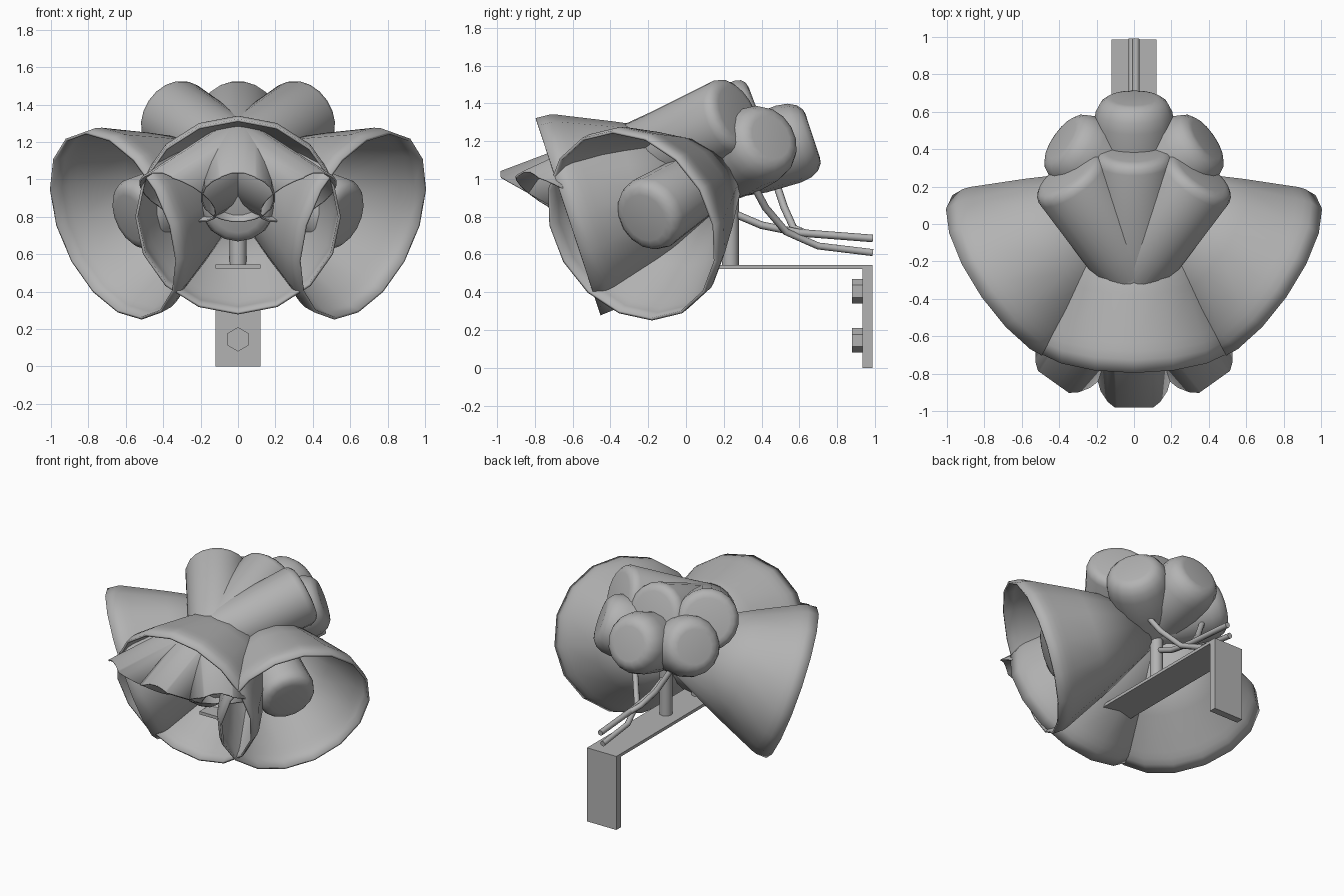
import bpy, bmesh, math
from mathutils import Vector, Matrix

cube = bpy.data.objects.get("Cube")
if cube:
    bpy.data.objects.remove(cube)

grey = bpy.data.materials.new("plain grey")
grey.use_nodes = True
colour = (0.45, 0.45, 0.45, 1)
grey.diffuse_color = colour
grey.node_tree.nodes["Principled BSDF"].inputs["Base Color"].default_value = colour


def finish(name, bm, smooth=True):
    bmesh.ops.recalc_face_normals(bm, faces=bm.faces)
    mesh = bpy.data.meshes.new(name)
    bm.to_mesh(mesh)
    bm.free()
    mesh.materials.append(grey)
    ob = bpy.data.objects.new(name, mesh)
    bpy.context.collection.objects.link(ob)
    if smooth:
        bpy.ops.object.select_all(action='DESELECT')
        ob.select_set(True)
        bpy.context.view_layer.objects.active = ob
        bpy.ops.object.shade_smooth_by_angle(angle=math.radians(50))
    return ob


def lathe(profile, origin, axis, segs=16, roll=0):
    """Turn (distance, radius) points around an axis; radius 0 closes the end."""
    bm = bmesh.new()
    pts = [bm.verts.new((r, 0, d)) for d, r in profile]
    edges = [bm.edges.new(p) for p in zip(pts, pts[1:])]
    bmesh.ops.spin(bm, geom=pts + edges, cent=(0, 0, 0), axis=(0, 0, 1),
                   angle=math.tau, steps=segs, use_merge=True)
    bmesh.ops.remove_doubles(bm, verts=bm.verts, dist=0.0005)
    turn = Vector(axis).to_track_quat('Z', 'Y').to_matrix().to_4x4()
    bm.transform(Matrix.Translation(origin) @ turn
                 @ Matrix.Rotation(math.radians(roll), 4, 'Z'))
    return bm


def cut(bm, point, normal):
    """Remove everything on the side the normal points to."""
    bmesh.ops.bisect_plane(bm, geom=bm.verts[:] + bm.edges[:] + bm.faces[:],
                           plane_co=point, plane_no=normal, clear_outer=True)


def thicken(ob, amount):
    mod = ob.modifiers.new("wall", 'SOLIDIFY')
    mod.thickness = amount
    mod.offset = -1


def box(name, lo, hi):
    bm = bmesh.new()
    lo, hi = Vector(lo), Vector(hi)
    bmesh.ops.create_cube(bm, size=1)
    bm.transform(Matrix.Translation((lo + hi) / 2) @ Matrix.Diagonal((*(hi - lo), 1)))
    return finish(name, bm, False)


# Large horns: bell with a short straight rim, inner plug and the driver behind
BELL = [(0, .535), (.07, .53), (.11, .517), (.15, .498), (.386, .388), (.8, .18)]
PLUG = [(.12, 0), (.12, .13), (.128, .165), (.15, .188), (.19, .2), (.7, .17)]
DRIVER = [(.65, .165), (.8, .17), (1.04, .207), (1.23, .214), (1.29, .205),
          (1.335, .182), (1.36, .15), (1.365, .12), (1.365, 0)]


def large_horn(name, mouth, back):
    thicken(finish(name + "_bell", lathe(BELL, mouth, back)), 0.015)
    finish(name + "_plug", lathe(PLUG, mouth, back))
    finish(name + "_driver", lathe(DRIVER, mouth, back))


large_horn("centre_horn", (0, -.625, .8), (0, .95, .313))
for side, s in (("left", 1), ("right", -1)):
    large_horn(side + "_horn", (s * .665, -.285, .753), (-s * .77, .538, .343))

# Small upper tubes, crossing over one another, with slanted open mouths
TUBE = [(0, 0), (0, .15), (.006, .18), (.025, .202), (.055, .212), (.5, .2), (1.7, .2)]
for name, degrees in (("centre", 0), ("left", -35.5), ("right", 35.5)):
    bm = lathe(TUBE, (0, .385, 1.345), (0, -.936, -.352), 20, 9)
    cut(bm, (0, -.8, .905), (0, -.51, -.86))
    cut(bm, (0, -.982, 1), (0, -1, 0))
    pivot = Matrix.Translation((0, -.24, 0))
    bm.transform(pivot @ Matrix.Rotation(math.radians(degrees), 4, 'Z') @ pivot.inverted())
    thicken(finish(name + "_upper_tube", bm), 0.01)

# Wall bracket with posts and bolts
box("bracket_arm", (-.12, -.28, .523), (.12, .985, .545))
box("bracket_wall_plate", (-.12, .935, 0), (.12, .987, .545))
for name, y, top in (("rear_post", .235, .98), ("front_post", -.14, .8)):
    finish(name, lathe([(0, 0), (0, .045), (top - .54, .045), (top - .54, 0)],
                       (0, y, .54), (0, 0, 1), 12))
for name, z in (("upper_bolt", .405), ("lower_bolt", .145)):
    finish(name, lathe([(0, 0), (0, .065), (.06, .065), (.06, 0)],
                       (0, .88, z), (0, 1, 0), 6, 30), False)

# Cables running from the drivers to the wall
CABLES = {
    "centre_cable": [(0, .2, .84), (0, .4, .755), (.01, .6, .715), (.01, .99, .685)],
    "left_cable": [(.2, .34, 1.0), (.12, .42, .85), (.03, .53, .72),
                   (-.01, .7, .645), (-.01, .99, .61)],
    "right_cable": [(-.2, .47, 1.0), (-.12, .52, .85), (-.03, .57, .74), (.01, .64, .71)],
}
for name, points in CABLES.items():
    curve = bpy.data.curves.new(name, 'CURVE')
    curve.dimensions = '3D'
    curve.bevel_depth = 0.02
    curve.bevel_resolution = 2
    curve.use_fill_caps = True
    line = curve.splines.new('POLY')
    line.points.add(len(points) - 1)
    for p, co in zip(line.points, points):
        p.co = (*co, 1)
    curve.materials.append(grey)
    bpy.context.collection.objects.link(bpy.data.objects.new(name, curve))
